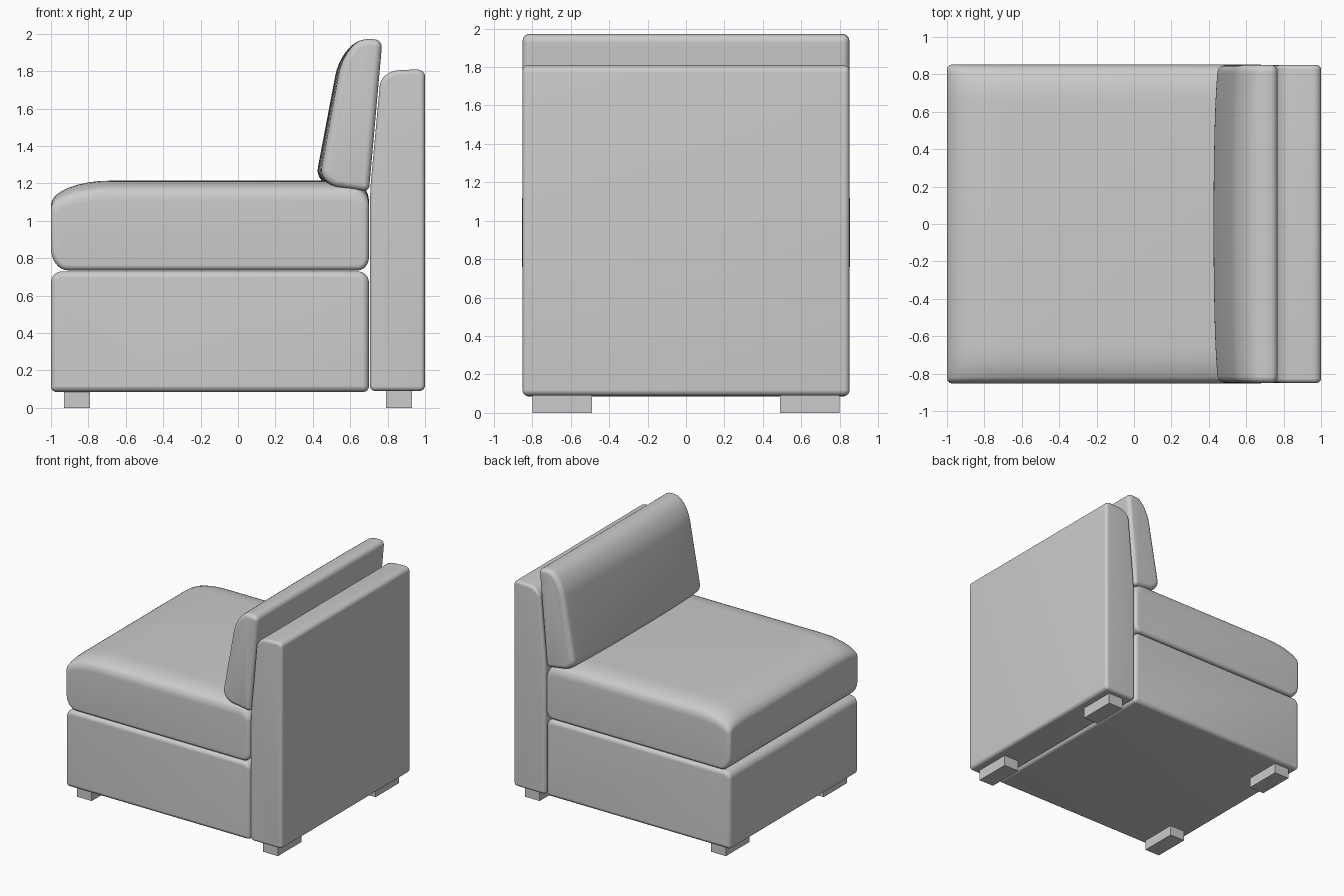
import bpy, bmesh, math
from mathutils import Vector

if "Cube" in bpy.data.objects:
    bpy.data.objects.remove(bpy.data.objects["Cube"])


def rounded_profile(corners, n=8):
    """Corners are (x, z, cut towards previous, cut towards next)."""
    pts = []
    for i, (x, z, a, b) in enumerate(corners):
        c = Vector((x, z))
        prev = Vector(corners[i - 1][:2])
        nxt = Vector(corners[(i + 1) % len(corners)][:2])
        pa = (prev - c).normalized() * a
        pb = (nxt - c).normalized() * b
        for k in range(n + 1):
            t = k / n * math.pi / 2
            pts.append(c + pa * (1 - math.sin(t)) + pb * (1 - math.cos(t)))
    return pts


def falloff(y, half, width):
    """0 in the middle, easing to 1 at the side ends along a quarter circle."""
    u = max(0.0, (abs(y) - (half - width)) / width)
    return 1 - math.sqrt(max(0.0, 1 - min(u, 1.0) ** 2))


def padded(name, corners, half, rim, crown=None, width=0.0):
    """Sweep a profile across y, rounding the rims; crown(x, z) gives extra sag."""
    prof = rounded_profile(corners)
    n = len(prof)
    normals = []
    for i in range(n):
        d = prof[(i + 1) % n] - prof[i - 1]
        normals.append(Vector((d.y, -d.x)).normalized())
    # Stations are densest near the rims
    ys = {round(half - r + r * math.sin(k / 8 * math.pi / 2), 5)
          for r in (rim, width) if r for k in range(9)}
    ys = sorted(ys | {-y for y in ys})
    bm = bmesh.new()
    rings = []
    for y in ys:
        inset = rim * falloff(y, half, rim)
        sag = falloff(y, half, width) if crown else 0
        ring = []
        for p, nrm in zip(prof, normals):
            q = p - nrm * inset
            if crown:
                q = q + Vector(crown(p.x, p.y)) * sag
            ring.append(bm.verts.new((q.x, y, q.y)))
        rings.append(ring)
    for r0, r1 in zip(rings, rings[1:]):
        for i in range(n):
            j = (i + 1) % n
            bm.faces.new((r0[i], r0[j], r1[j], r1[i]))
    bm.faces.new(rings[0])
    bm.faces.new(rings[-1])
    bmesh.ops.recalc_face_normals(bm, faces=bm.faces[:])
    mesh = bpy.data.meshes.new(name)
    bm.to_mesh(mesh)
    bm.free()
    obj = bpy.data.objects.new(name, mesh)
    bpy.context.collection.objects.link(obj)
    bpy.ops.object.select_all(action='DESELECT')
    obj.select_set(True)
    bpy.context.view_layer.objects.active = obj
    bpy.ops.object.shade_smooth_by_angle(angle=math.radians(40))
    return obj


# Profiles run counter-clockwise in x-z
# Upholstered base
padded("base", [(-1, 0.085, 0.03, 0.03), (0.7, 0.085, 0.03, 0.03),
                (0.7, 0.73, 0.06, 0.06), (-1, 0.73, 0.06, 0.06)], 0.85, 0.035)

# Seat cushion: large roll at the front, sagging towards the sides
padded("seat_cushion",
       [(-1, 0.735, 0.12, 0.09), (0.7, 0.735, 0.06, 0.07),
        (0.7, 1.215, 0.11, 0.1), (-1, 1.215, 0.32, 0.13)], 0.853, 0.03,
       crown=lambda x, z: (0, -0.08 * max(0, (z - 0.97) / 0.245)), width=0.2)

# Back rest: inner face leans back above the seat
padded("back_rest",
       [(0.705, 0.09, 0.03, 0.03), (1, 0.09, 0.03, 0.03),
        (1, 1.812, 0.04, 0.05), (0.765, 1.8, 0.09, 0.08),
        (0.705, 1.15, 0.08, 0.08)], 0.85, 0.025)

# Loose back cushion
padded("back_cushion",
       [(0.41, 1.195, 0.09, 0.11), (0.70, 1.157, 0.03, 0.03),
        (0.772, 1.965, 0.04, 0.04), (0.69, 1.975, 0.03, 0.04),
        (0.55, 1.935, 0.11, 0.16)], 0.85, 0.035,
       crown=lambda x, z: (0.03 * min(1, max(0, (0.68 - x) / 0.2)), 0), width=0.8)

# Four block feet
for x, xn in ((-0.86, "front"), (0.86, "rear")):
    for y, yn in ((-0.645, "near"), (0.645, "far")):
        bpy.ops.mesh.primitive_cube_add(size=1, location=(x, y, 0.05))
        foot = bpy.context.object
        foot.name = f"{xn}_foot_{yn}"
        foot.scale = (0.138, 0.31, 0.1)
